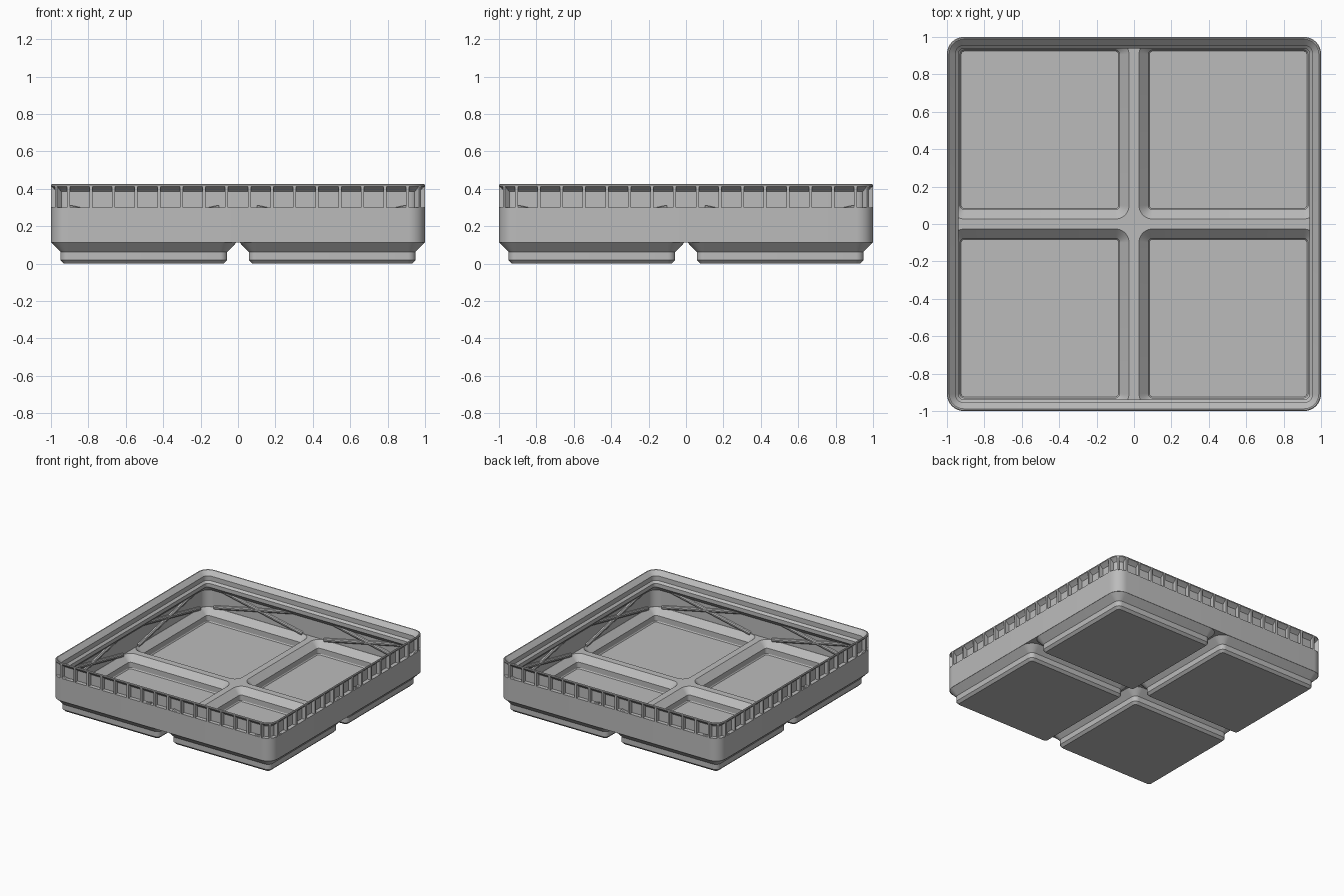
import bpy, bmesh, math
from mathutils import Matrix, Vector

if "Cube" in bpy.data.objects:
    bpy.data.objects.remove(bpy.data.objects["Cube"])

grey = bpy.data.materials.new("plain grey")
grey.diffuse_color = (0.5, 0.5, 0.5, 1)
grey.use_nodes = True
grey.node_tree.nodes["Principled BSDF"].inputs["Base Color"].default_value = grey.diffuse_color


def finish(bm, name, smooth=True):
    bmesh.ops.recalc_face_normals(bm, faces=bm.faces)
    me = bpy.data.meshes.new(name)
    bm.to_mesh(me)
    bm.free()
    ob = bpy.data.objects.new(name, me)
    bpy.context.collection.objects.link(ob)
    me.materials.append(grey)
    if smooth:
        bpy.ops.object.select_all(action='DESELECT')
        ob.select_set(True)
        bpy.context.view_layer.objects.active = ob
        bpy.ops.object.shade_smooth_by_angle(angle=math.radians(25))
    return ob


def ring(bm, half, r, z, cx=0, cy=0, n=8):
    """Rounded square loop of vertices."""
    vs = []
    for q, (sx, sy) in enumerate(((1, 1), (-1, 1), (-1, -1), (1, -1))):
        for i in range(n + 1):
            a = math.pi / 2 * (q + i / n)
            vs.append(bm.verts.new((cx + sx * (half - r) + r * math.cos(a),
                                    cy + sy * (half - r) + r * math.sin(a), z)))
    return vs


def loft(bm, rings):
    for a, b in zip(rings, rings[1:]):
        for i in range(len(a)):
            j = (i + 1) % len(a)
            bm.faces.new((a[i], a[j], b[j], b[i]))


def plate(bm, outer, holes):
    """Flat face with holes between existing loops."""
    edges = []
    for loop in [outer] + holes:
        edges += [bm.edges.get((loop[i], loop[(i + 1) % len(loop)])) for i in range(len(loop))]
    bmesh.ops.triangle_fill(bm, use_beauty=True, use_dissolve=False, edges=edges,
                            normal=(0, 0, 1))


C = 0.503  # centre of each foot
CELLS = [(x, y) for x in (-C, C) for y in (-C, C)]

# Bin body: outer wall, recessed band, stacking lip, inner wall
bm = bmesh.new()
wall = [(0, .114), (0, .30), (.032, .30), (.032, .385), (.004, .411), (0, .413), (0, .421),
        (.005, .425), (.012, .424), (.0455, .39), (.0455, .352), (.062, .336),
        (.062, .305), (.019, .262), (.019, .126)]
rings = [ring(bm, 1 - d, max(.09 - d, .02), z) for d, z in wall]
loft(bm, rings)

# Feet outside and pockets inside
foot = [(.4955, .09, .114), (.4455, .040, .062), (.4455, .040, .019), (.4265, .021, 0)]
pocket = [(.476, .070, .126), (.4265, .023, .077), (.4265, .023, .033), (.421, .018, .025)]
for prof, outer in ((foot, rings[0]), (pocket, rings[-1])):
    tops = []
    for cx, cy in CELLS:
        rs = [ring(bm, h, r, z, cx, cy) for h, r, z in prof]
        loft(bm, rs)
        bm.faces.new(rs[-1])
        tops.append(rs[0])
    plate(bm, outer, tops)
finish(bm, "bin_body")

# Lip ribs: small prisms bridging the recessed band
bm = bmesh.new()
RIB = [(0, .298), (.036, .298), (.036, .388), (.004, .412), (0, .413)]


def rib(bm, origin, angle, width=.016):
    m = Matrix.Translation(origin) @ Matrix.Rotation(angle, 4, 'Z')
    ends = [[bm.verts.new(m @ Vector((s * width / 2, d, z))) for d, z in RIB] for s in (-1, 1)]
    bm.faces.new(ends[0])
    bm.faces.new(ends[1])
    n = len(RIB)
    for i in range(n):
        j = (i + 1) % n
        bm.faces.new((ends[0][i], ends[0][j], ends[1][j], ends[1][i]))


for side in range(4):
    a = side * math.pi / 2
    turn = Matrix.Rotation(a, 4, 'Z')
    for k in range(16):
        rib(bm, turn @ Vector(((k - 7.5) * .121, -1, 0)), a)
    # rib on the rounded corner
    p = .91 + .09 * math.sqrt(.5)
    rib(bm, turn @ Vector((p, -p, 0)), a + math.pi / 4)
finish(bm, "lip_ribs", smooth=False)

# Crossed braces on the inside of every wall
bm = bmesh.new()
SPAN, RISE, R = .40, .085, .016
for side in range(4):
    turn = Matrix.Rotation(side * math.pi / 2, 4, 'Z')
    for x in (-.5, .5):
        for s in (-1, 1):
            d = Vector((SPAN, 0, s * RISE))
            m = (turn @ Matrix.Translation((x, -.981, .212))
                 @ d.to_track_quat('Z', 'Y').to_matrix().to_4x4())
            bmesh.ops.create_cone(bm, cap_ends=True, segments=10, radius1=R, radius2=R,
                                  depth=2 * d.length, matrix=m)
finish(bm, "wall_braces", smooth=True)
